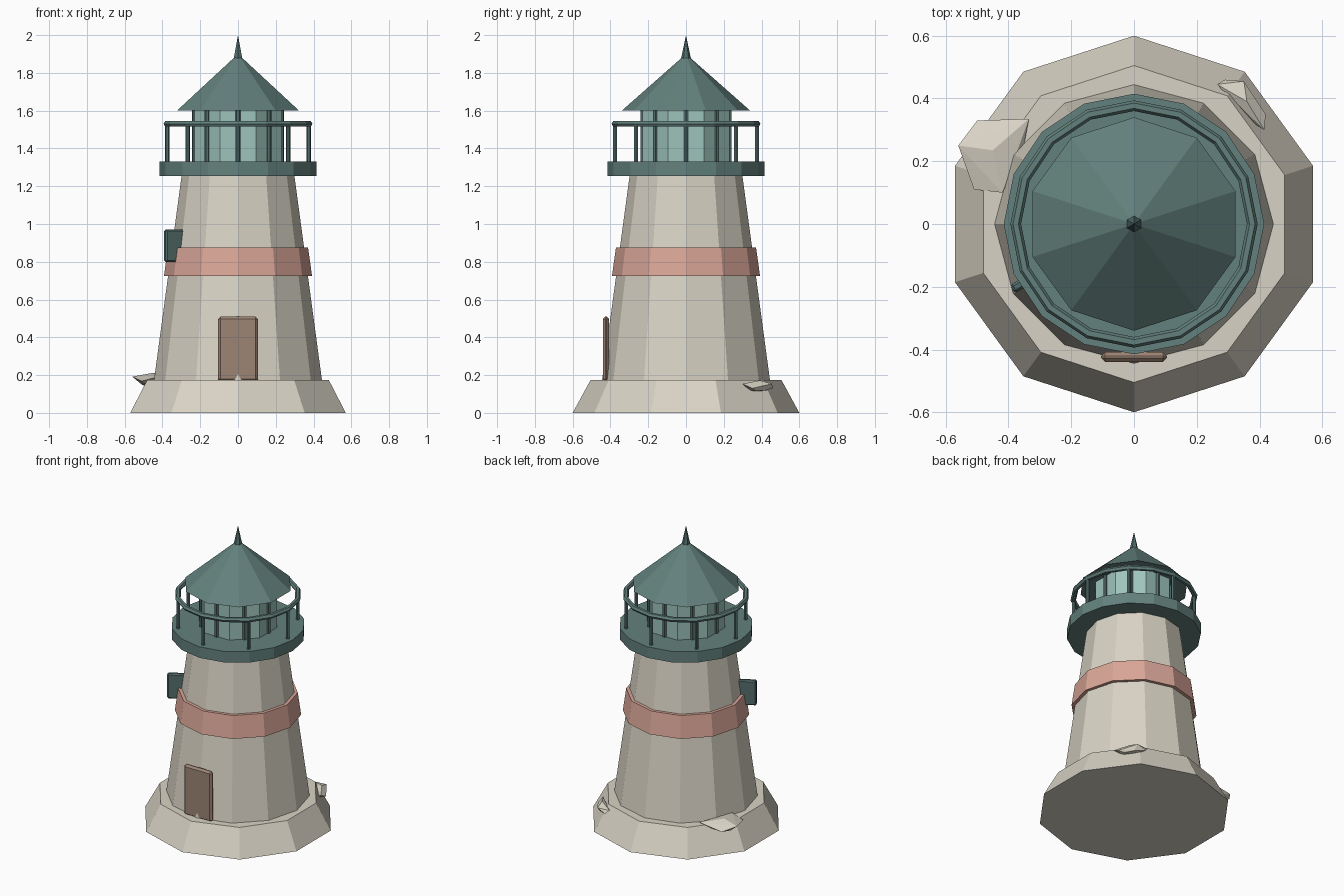
import bpy, bmesh, math, random
from mathutils import Vector

if "Cube" in bpy.data.objects:
    bpy.data.objects.remove(bpy.data.objects["Cube"])

random.seed(4)
TAU = math.tau


def material(name, rgb):
    m = bpy.data.materials.new(name)
    m.diffuse_color = (*rgb, 1)
    m.use_nodes = True
    m.node_tree.nodes["Principled BSDF"].inputs["Base Color"].default_value = m.diffuse_color
    return m


STONE = material("pale stone", (0.69, 0.65, 0.555))
CORAL = material("faded coral", (0.70, 0.38, 0.31))
TEAL = material("weathered teal", (0.125, 0.22, 0.205))
DARK = material("dark teal", (0.085, 0.155, 0.148))
GLASS = material("pale glass", (0.34, 0.55, 0.50))
WOOD = material("brown wood", (0.34, 0.235, 0.175))


def finish(name, bm, mat):
    bmesh.ops.recalc_face_normals(bm, faces=bm.faces)
    me = bpy.data.meshes.new(name)
    bm.to_mesh(me)
    bm.free()
    me.materials.append(mat)
    ob = bpy.data.objects.new(name, me)
    bpy.context.collection.objects.link(ob)
    return ob


def frustum(name, mat, sides, r0, r1, z0, z1, turn=0.0, at=(0, 0)):
    """Closed many-sided drum; r1 = 0 gives a point. First corner lies at angle turn (degrees)."""
    bm = bmesh.new()

    def ring(r, z):
        return [bm.verts.new((at[0] + r * math.cos(math.radians(turn) + TAU * i / sides),
                              at[1] + r * math.sin(math.radians(turn) + TAU * i / sides), z))
                for i in range(sides)]
    low = ring(r0, z0)
    bm.faces.new(low)
    if r1 > 0:
        high = ring(r1, z1)
        bm.faces.new(high)
    else:
        high = [bm.verts.new((0, 0, z1))] * sides
    for i in range(sides):
        j = (i + 1) % sides
        corners = [low[i], low[j], high[j], high[i]]
        bm.faces.new(corners if r1 > 0 else corners[:3])
    return finish(name, bm, mat)


def plate(name, mat, size, loc, turn=0.0, bevel=0.01):
    """Box with chamfered edges."""
    bm = bmesh.new()
    bmesh.ops.create_cube(bm, size=1)
    bmesh.ops.scale(bm, vec=size, verts=bm.verts)
    bmesh.ops.bevel(bm, geom=bm.edges[:], offset=bevel, segments=1, affect='EDGES')
    ob = finish(name, bm, mat)
    ob.location = loc
    ob.rotation_euler.z = math.radians(turn)
    return ob


def hoop(name, mat, radius, thick, z, sides=16, section=6):
    """Ring with a many-sided section."""
    bm = bmesh.new()
    rings = []
    for i in range(sides):
        a = TAU * i / sides
        rings.append([])
        for k in range(section):
            b = TAU * k / section
            r = radius + thick * math.cos(b)
            rings[-1].append(bm.verts.new((r * math.cos(a), r * math.sin(a),
                                           z + thick * math.sin(b))))
    for i in range(sides):
        p, q = rings[i], rings[(i + 1) % sides]
        for k in range(section):
            m = (k + 1) % section
            bm.faces.new((p[k], q[k], q[m], p[m]))
    return finish(name, bm, mat)


def rock(name, outline, peak, z0, z1, z2):
    """Jagged flat stone: wide rim, small foot, raised off-centre peak."""
    bm = bmesh.new()
    for i, (x, y) in enumerate(outline):
        bm.verts.new((x, y, z1 + 0.012 * (-1) ** i))
        p = Vector(peak).lerp(Vector((x, y)), 0.5)
        bm.verts.new((p.x, p.y, z0 + random.uniform(0, 0.006)))
    bm.verts.new((*peak, z2))
    bmesh.ops.convex_hull(bm, input=bm.verts[:])
    loose = [v for v in bm.verts if not v.link_faces]
    bmesh.ops.delete(bm, geom=loose, context='VERTS')
    return finish(name, bm, STONE)


# Plinth, tapering tower and painted band
frustum("plinth", STONE, 10, 0.60, 0.505, 0, 0.175, 90)
frustum("tower", STONE, 12, 0.445, 0.298, 0.17, 1.26)
frustum("band", CORAL, 12, 0.392, 0.371, 0.725, 0.875)

# Gallery deck, railing and posts
frustum("gallery_deck", TEAL, 16, 0.415, 0.415, 1.255, 1.33)
hoop("gallery_rail", TEAL, 0.377, 0.017, 1.53)
for i in range(8):
    a = TAU * i / 8
    c, s = math.cos(a), math.sin(a)
    frustum("rail_post", DARK, 6, 0.012, 0.012, 1.325, 1.53, 0, (0.375 * c, 0.375 * s))
    # Lantern glazing bars
    frustum("glazing_bar", DARK, 6, 0.014, 0.014, 1.325, 1.605, 0, (0.23 * c, 0.23 * s))

# Lantern room, roof and finial
frustum("lantern_glass", GLASS, 8, 0.248, 0.248, 1.325, 1.605, 22.5)
frustum("roof", TEAL, 10, 0.34, 0, 1.60, 1.90, 90)
frustum("finial", DARK, 6, 0.027, 0, 1.872, 2.0, 90)

# Door and side shutter
plate("door", WOOD, (0.21, 0.032, 0.345), (0, -0.424, 0.338), bevel=0.013)
plate("shutter", DARK, (0.18, 0.03, 0.17), (-0.31, -0.163, 0.885), 30, bevel=0.008)

# Rocks resting on the plinth
rock("left_rock", [(-0.56, 0.25), (-0.50, 0.33), (-0.335, 0.335), (-0.36, 0.2),
                   (-0.42, 0.10), (-0.51, 0.11)], (-0.45, 0.235), 0.145, 0.18, 0.212)
rock("back_rock", [(0.265, 0.445), (0.29, 0.46), (0.35, 0.455), (0.42, 0.35),
                   (0.415, 0.30), (0.375, 0.325), (0.32, 0.40)], (0.36, 0.39), 0.115, 0.142, 0.172)
